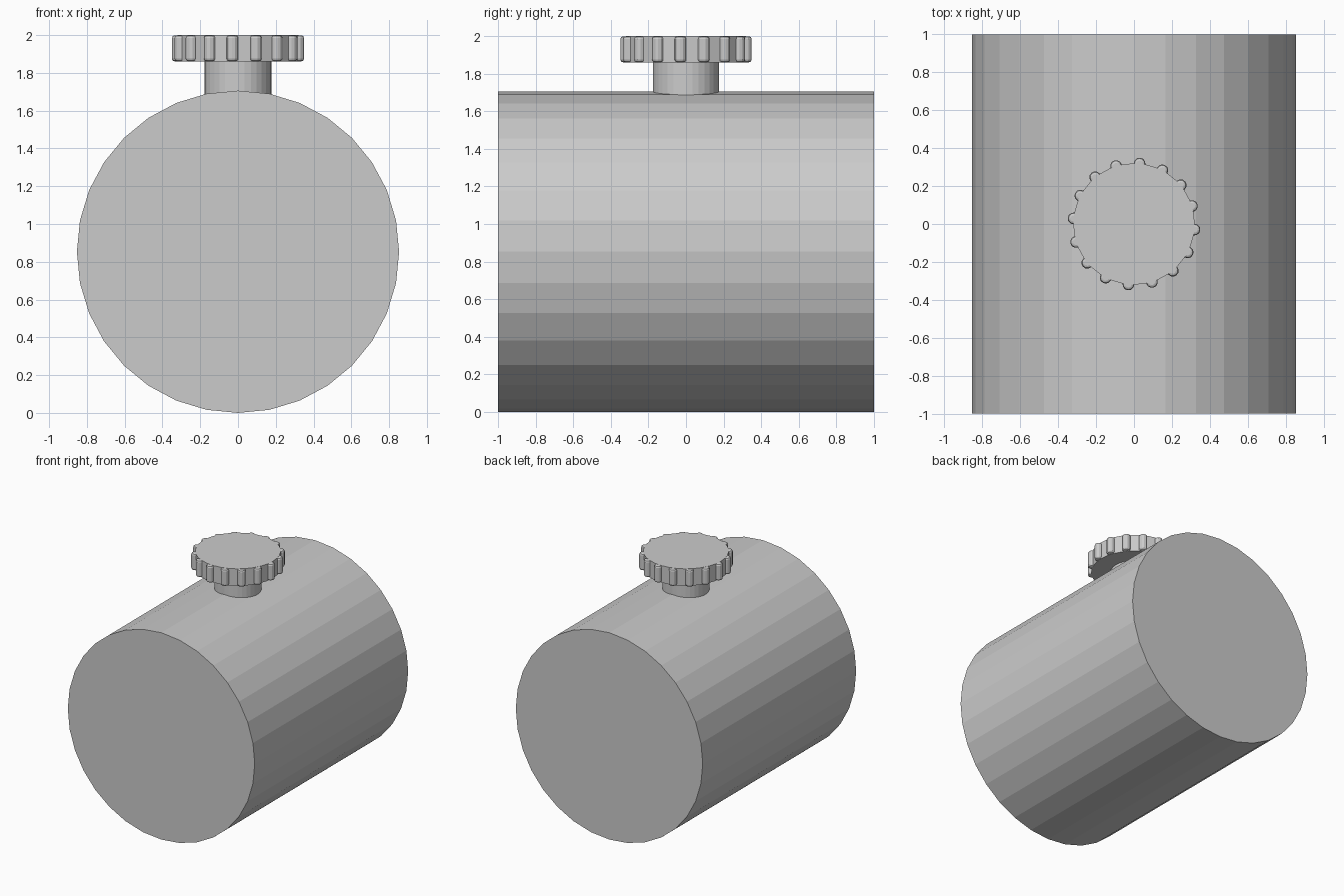
import bpy, math
from mathutils import Matrix

if "Cube" in bpy.data.objects:
    bpy.data.objects.remove(bpy.data.objects["Cube"])


def cylinder(name, radius, z0, z1, sides, x=0, y=0):
    """Upright flat-shaded cylinder spanning z0..z1."""
    bpy.ops.mesh.primitive_cylinder_add(vertices=sides, radius=radius, depth=z1 - z0,
                                        location=(x, y, (z0 + z1) / 2))
    ob = bpy.context.object
    ob.name = name
    return ob


# Horizontal tank body, one vertex pointing straight up
R = 0.853
tank = cylinder("tank", R, -1, 1, 32)
tank.data.transform(Matrix.Rotation(math.radians(90), 4, 'X'))
tank.location = (0, 0, R)

# Neck sunk slightly into the tank
cylinder("neck", 0.177, 1.66, 1.87, 32)

# Cap disc
cylinder("cap", 0.32, 1.86, 2.0, 32)

# Grip ridges around the cap with rounded ends
COUNT = 16
for i in range(COUNT):
    a = math.radians(-5.3) + 2 * math.pi * i / COUNT
    ridge = cylinder(f"cap_ridge_{i + 1}", 0.031, 1.861, 1.999, 12,
                     0.32 * math.cos(a), 0.32 * math.sin(a))
    ridge.rotation_euler.z = a
    bevel = ridge.modifiers.new("rounded_ends", 'BEVEL')
    bevel.width = 0.014
    bevel.segments = 2
    bevel.limit_method = 'ANGLE'
    bevel.angle_limit = math.radians(60)
